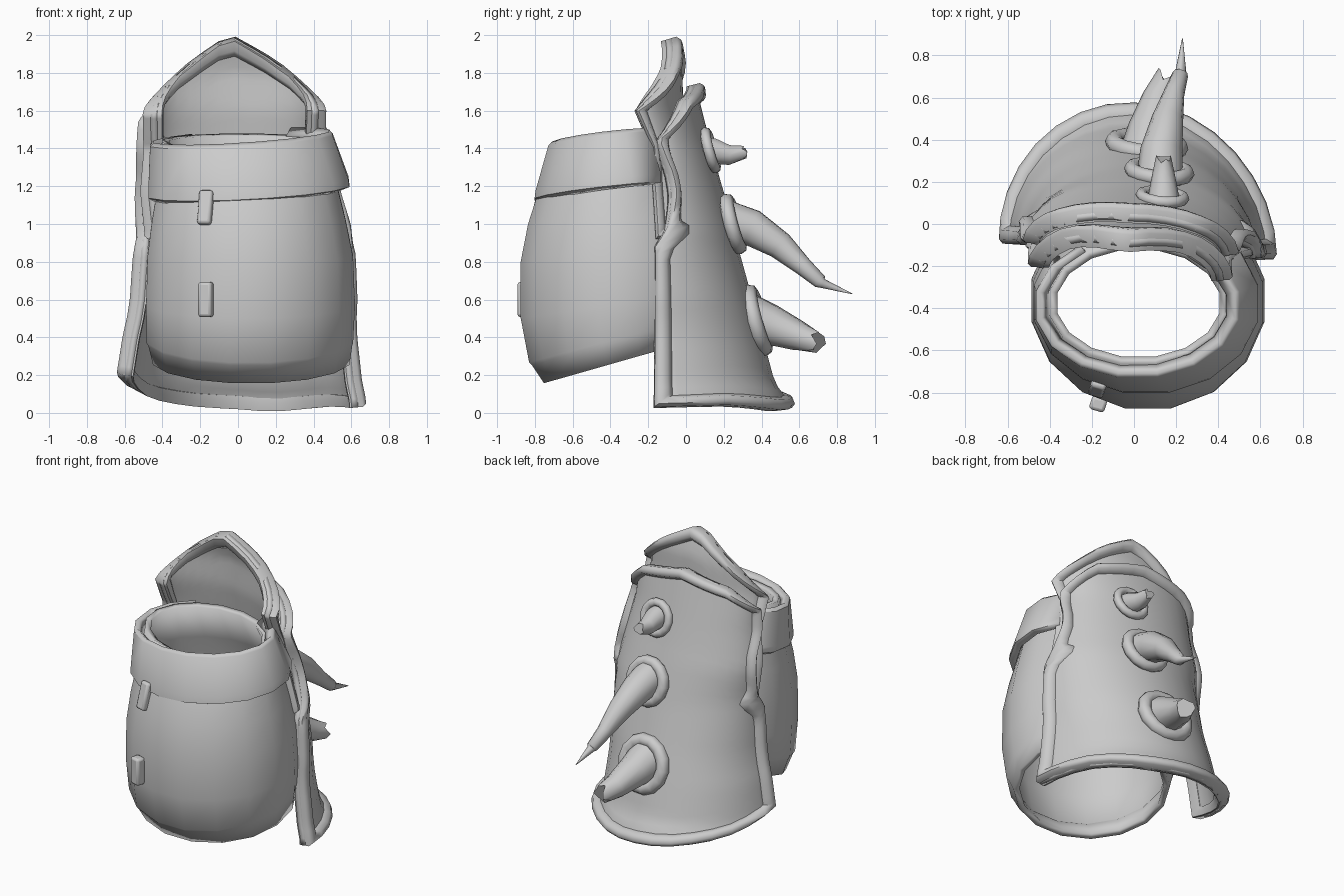
import bpy, bmesh, math
from mathutils import Vector

if "Cube" in bpy.data.objects:
    bpy.data.objects.remove(bpy.data.objects["Cube"])

# sideways lean of the plates by height
LEAN = [(0.0, 0.0), (0.4, 0.01), (0.6, 0.03), (0.95, 0.035), (1.15, 0.0), (1.45, -0.02), (2.0, -0.015)]


def interp(table, k):
    """Linear lookup in rows whose first value is the key."""
    if k <= table[0][0]:
        return table[0][1:]
    for a, b in zip(table, table[1:]):
        if k <= b[0]:
            f = (k - a[0]) / (b[0] - a[0])
            return [p + (q - p) * f for p, q in zip(a[1:], b[1:])]
    return table[-1][1:]


def make(name, verts, faces, angle=35, thick=0, fix=True):
    me = bpy.data.meshes.new(name)
    me.from_pydata([tuple(v) for v in verts], [], faces)
    if fix:
        bm = bmesh.new()
        bm.from_mesh(me)
        bmesh.ops.recalc_face_normals(bm, faces=bm.faces)
        bm.to_mesh(me)
        bm.free()
    ob = bpy.data.objects.new(name, me)
    bpy.context.collection.objects.link(ob)
    if thick:
        m = ob.modifiers.new("thickness", 'SOLIDIFY')
        m.thickness = thick
        m.offset = -1
    smooth(ob, angle)
    return ob


def smooth(ob, angle=35):
    bpy.ops.object.select_all(action='DESELECT')
    ob.select_set(True)
    bpy.context.view_layer.objects.active = ob
    bpy.ops.object.shade_smooth_by_angle(angle=math.radians(angle))


def loft(rings, wrap=False, caps=False):
    """Faces joining consecutive closed rings of equal length."""
    n, m = len(rings[0]), len(rings)
    verts = [v for r in rings for v in r]
    faces = []
    for j in range(m if wrap else m - 1):
        a, b = j * n, ((j + 1) % m) * n
        faces += [(a + i, a + (i + 1) % n, b + (i + 1) % n, b + i) for i in range(n)]
    if caps:
        faces += [tuple(range(n)), tuple(range((m - 1) * n, m * n))]
    return verts, faces


def tube(name, rows, thick, n=16, tilt_x=0.0, back_limit=None, angle=35):
    """Tilted elliptical shell; row = x0, x1, y_front, y_back, z_front, z_back."""
    rings = []
    for x0, x1, yf, yb, zf, zb in rows:
        ring = []
        for i in range(n):
            a = 2 * math.pi * (i + 0.5) / n
            s, c = math.sin(a), math.cos(a)
            ring.append(((x0 + x1) / 2 + (x1 - x0) / 2 * c,
                         (yf + yb) / 2 + (yb - yf) / 2 * s,
                         (zf + zb) / 2 + (zb - zf) / 2 * s + tilt_x * c))
        rings.append(ring)
    verts, faces = loft(rings)
    if back_limit is not None:  # leave the shell open at the back
        faces = [f for f in faces if sum(verts[i][1] for i in f) / 4 < back_limit]
    return make(name, verts, faces, angle=angle, thick=thick, fix=False)


def plate(name, rows, ztop, zbot, width, thorn=0.0, deep=0.045, nu=16, nt=30):
    """Curved plate with raised rim; row = z, half width, y of sides, depth, wrap."""
    def S(u, t):
        zb, zt = interp(zbot, u)[0], interp(ztop, u)[0]
        z = zb + (zt - zb) * t
        w, y0, d, wrap = interp(rows, z)
        a = u * wrap * math.pi / 2
        x = w * math.sin(a)
        return Vector((x + interp(LEAN, z)[0], y0 + d * math.cos(a) - 0.06 * x, z))

    verts = [S(-1 + 2 * i / nu, j / nt) for j in range(nt + 1) for i in range(nu + 1)]
    k = nu + 1
    faces = [(j * k + i, (j + 1) * k + i, (j + 1) * k + i + 1, j * k + i + 1)
             for j in range(nt) for i in range(nu)]
    make(name, verts, faces, thick=0.035, fix=False)

    # rim swept round the border
    loop = [(-1 + 2 * i / nu, 0) for i in range(nu)] + [(1, j / nt) for j in range(nt)]
    loop += [(-u, 1 - t) for u, t in loop]
    height = S(0, 1).z - S(0, 0).z
    rings = []
    for u, t in loop:
        p = S(u, t)
        bump = 1 + thorn * max(0, 1 - abs(p.z - 0.9) / 0.085)
        du, dt = width / 0.75 * bump * (1 + 0.5 * t), width / height
        q = S(max(-1 + du, min(1 - du, u)), max(dt, min(1 - dt, t)))
        e = 0.015
        uc, tc = max(-1 + e, min(1 - e, u)), max(e, min(1 - e, t))
        nrm = (S(uc, tc + e) - S(uc, tc - e)).cross(S(uc + e, tc) - S(uc - e, tc)).normalized()
        rings.append([p - nrm * deep, p + nrm * 0.025, p.lerp(q, 0.25) + nrm * 0.045,
                      p.lerp(q, 0.75) + nrm * 0.04, q + nrm * 0.003,
                      q - nrm * 0.04, p.lerp(q, 0.6) - nrm * deep])
    make(name + "_rim", *loft(rings, wrap=True), angle=62)


def spike(name, path, jag=0.0, n=10):
    """Tapered horn along (x, y, z, radius) points, with an optional broken end."""
    pts = [Vector(p[:3]) for p in path]
    rings = []
    for j, p in enumerate(pts):
        d = (pts[min(j + 1, len(pts) - 1)] - pts[max(j - 1, 0)]).normalized()
        sx = d.cross(Vector((0, 0, 1))).normalized()
        sz = sx.cross(d)
        ring = []
        for i in range(n):
            a = 2 * math.pi * i / n
            off = d * (jag * (1, -.6, .3, -1, .5)[i % 5]) if j == len(pts) - 1 else Vector()
            ring.append(p + (sx * math.cos(a) + sz * math.sin(a)) * path[j][3] + off)
        rings.append(ring)
    make(name, *loft(rings, caps=True), angle=45)


# arm sleeve, open at both ends, with a hem band at the foot
tube("sleeve", [
    (-0.46, 0.60, -0.76, 0.10, 0.155, 0.40),
    (-0.485, 0.615, -0.825, 0.13, 0.25, 0.51),
    (-0.495, 0.62, -0.84, 0.14, 0.265, 0.525),
    (-0.497, 0.63, -0.885, 0.16, 0.50, 0.65),
    (-0.49, 0.62, -0.885, 0.14, 0.80, 0.86),
    (-0.465, 0.58, -0.845, 0.09, 1.00, 1.04),
    (-0.43, 0.53, -0.78, 0.02, 1.20, 1.24),
    (-0.41, 0.45, -0.67, -0.08, 1.40, 1.48)], 0.04)

# folded collar, open at the back where it meets the plates
tube("collar", [
    (-0.46, 0.56, -0.77, 0.04, 1.11, 1.21),
    (-0.485, 0.60, -0.81, 0.06, 1.13, 1.22),
    (-0.485, 0.595, -0.805, 0.06, 1.17, 1.26),
    (-0.475, 0.51, -0.735, -0.04, 1.41, 1.48),
    (-0.455, 0.49, -0.715, -0.06, 1.43, 1.50)], 0.065, tilt_x=0.03, back_limit=-0.12)

# pegs on the front of the sleeve
for name, y, z, tilt in (("upper_peg", -0.77, 1.085, -0.25), ("lower_peg", -0.855, 0.6, 0)):
    bpy.ops.mesh.primitive_cube_add(size=1, location=(-0.17, y, z), rotation=(tilt, 0, -0.3))
    peg = bpy.context.object
    peg.name = name
    peg.dimensions = (0.075, 0.065, 0.185)
    bpy.ops.object.transform_apply(location=False, rotation=False, scale=True)
    bev = peg.modifiers.new("round", 'BEVEL')
    bev.width = 0.015
    bev.segments = 2
    smooth(peg, 40)

# large outer guard plate, flared at the foot
plate("outer_plate", [
    (0.0, 0.64, -0.13, 0.67, 1.0), (0.08, 0.63, -0.13, 0.66, 1.0),
    (0.16, 0.61, -0.13, 0.60, 1.0), (0.5, 0.565, -0.13, 0.51, 1.0),
    (0.88, 0.545, -0.13, 0.405, 1.0), (0.98, 0.54, -0.13, 0.38, 0.9),
    (1.15, 0.53, -0.13, 0.335, 0.84), (1.25, 0.51, -0.13, 0.305, 0.86),
    (1.4, 0.48, -0.13, 0.265, 0.97), (1.75, 0.45, -0.12, 0.165, 1.0)],
    ztop=[(-1, 1.54), (-0.5, 1.68), (0, 1.74), (0.5, 1.66), (1, 1.45)],
    zbot=[(-1, 0.20), (-0.6, 0.10), (-0.2, 0.04), (0.2, 0.01), (0.6, 0.04), (1, 0.03)],
    width=0.07, thorn=1.3)

# pointed inner plate behind it
plate("inner_plate", [
    (0.9, 0.49, -0.13, 0.32, 1.0), (1.2, 0.47, -0.15, 0.25, 1.0),
    (1.4, 0.44, -0.15, 0.17, 1.0), (1.6, 0.445, -0.24, 0.225, 1.0),
    (1.8, 0.445, -0.24, 0.22, 1.0), (2.0, 0.445, -0.24, 0.16, 1.0)],
    ztop=[(-1, 1.58), (-0.66, 1.71), (-0.34, 1.86), (-0.04, 2.0),
          (0.27, 1.88), (0.62, 1.73), (1, 1.60)],
    zbot=[(-1, 0.92), (1, 0.92)], width=0.085, deep=0.06)

# horns and their socket rings
spike("top_horn", [(0.14, 0.08, 1.39, .08), (0.14, 0.15, 1.385, .07),
                   (0.14, 0.23, 1.365, .055), (0.14, 0.31, 1.38, .035)], jag=0.015)
spike("middle_horn", [(0.12, 0.17, 1.03, .115), (0.13, 0.35, 0.98, .10),
                      (0.16, 0.50, 0.885, .075), (0.19, 0.62, 0.775, .05),
                      (0.22, 0.71, 0.695, .038), (0.222, 0.725, 0.685, .026),
                      (0.23, 0.88, 0.63, .002)])
spike("bottom_horn", [(0.06, 0.30, 0.51, .14), (0.08, 0.45, 0.465, .11),
                      (0.12, 0.60, 0.405, .08), (0.16, 0.69, 0.375, .06)], jag=0.03)
for name, loc, major, minor in (("top_socket", (0.135, 0.13, 1.39), 0.10, 0.028),
                                ("middle_socket", (0.12, 0.25, 1.0), 0.13, 0.038),
                                ("bottom_socket", (0.06, 0.375, 0.49), 0.155, 0.044)):
    bpy.ops.mesh.primitive_torus_add(major_radius=major, minor_radius=minor,
                                     major_segments=14, minor_segments=8, location=loc)
    ring = bpy.context.object
    ring.name = name
    ring.rotation_euler = Vector((0.1, 1, 0.27)).to_track_quat('Z', 'Y').to_euler()
    smooth(ring, 60)
